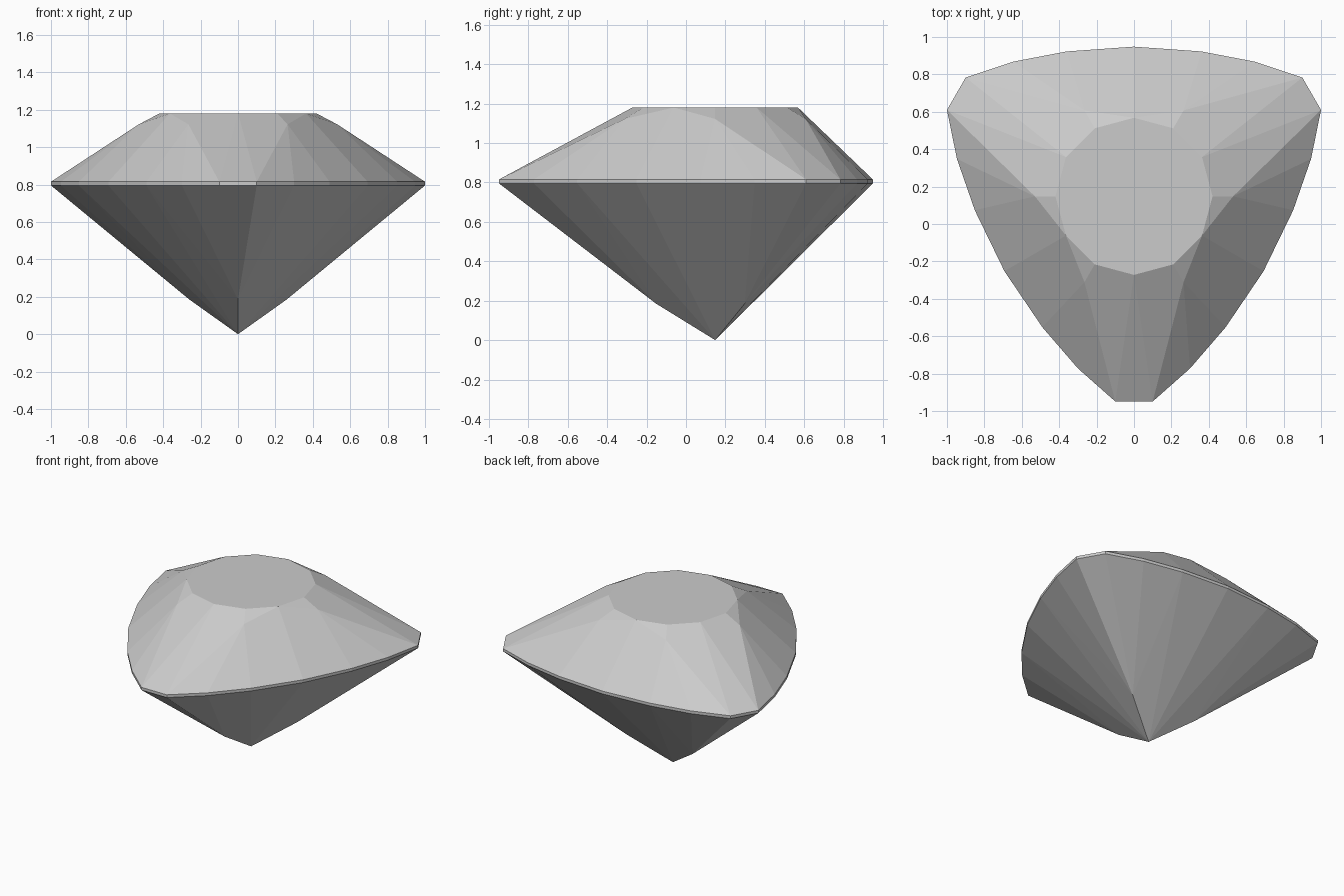
import bpy, bmesh
from math import sin, cos, radians
from mathutils import Vector

cube = bpy.data.objects.get("Cube")
if cube:
    bpy.data.objects.remove(cube)

CENTRE_Y = 0.148
TABLE_Z, STAR_Z, TOP_Z, BOTTOM_Z = 1.18, 1.122, 0.815, 0.795

grey = bpy.data.materials.new("stone_grey")
grey.use_nodes = True
COLOUR = (0.6, 0.6, 0.6, 1)
grey.diffuse_color = COLOUR
grey.node_tree.nodes["Principled BSDF"].inputs["Base Color"].default_value = COLOUR


def polar(radius, degrees, z):
    """Point measured from a corner's axis: outward, sideways, height."""
    a = radians(degrees)
    return (radius * cos(a), radius * sin(a), z)


# Half of one corner's outline, from the blunt tip to the middle of a side
OUTLINE = [(1.097, 0.1), (0.92, 0.3), (0.70, 0.49), (0.40, 0.693)]
upper = [(r, l, TOP_Z) for r, l in OUTLINE]
lower = [(r, l, BOTTOM_Z) for r, l in OUTLINE]


def flip(p):
    return (p[0], -p[1], p[2])


def build(name, half_facets, corner_facets, extra=()):
    """Mirror the half facets and repeat everything round the three corners."""
    bm = bmesh.new()
    middle = Vector((0, CENTRE_Y, 0.8))

    def add(points):
        face = bm.faces.new([bm.verts.new(p) for p in points])
        face.normal_update()
        if face.normal.dot(face.calc_center_median() - middle) < 0:
            face.normal_flip()

    facets = half_facets + [[flip(p) for p in f] for f in half_facets] + corner_facets
    for k in range(3):
        a = radians(120 * k - 90)
        for f in facets:
            add([(r * cos(a) - l * sin(a), CENTRE_Y + r * sin(a) + l * cos(a), z)
                 for r, l, z in f])
    for f in extra:
        add(f)
    bmesh.ops.remove_doubles(bm, verts=bm.verts, dist=0.003)
    mesh = bpy.data.meshes.new(name)
    bm.to_mesh(mesh)
    bm.free()
    mesh.materials.append(grey)
    obj = bpy.data.objects.new(name, mesh)
    bpy.context.collection.objects.link(obj)


# Crown: twelve-sided flat table, star facets and fans down to the girdle
t0, t1, t2 = [polar(0.42, d, TABLE_Z) for d in (0, 30, 60)]
star = polar(0.53, 30, STAR_Z)
table = [(x, y + CENTRE_Y, z) for x, y, z in
         (polar(0.42, 30 * i, TABLE_Z) for i in range(12))]
build("crown",
      [[t0, t1, star, upper[0]],
       [t1, t2, star],
       [star, upper[0], upper[1]],
       [star, upper[1], upper[2]],
       [star, upper[2], upper[3], t2]],
      [[t0, upper[0], flip(upper[0])]],
      [table])

# Girdle: thin upright band
build("girdle",
      [[upper[i], upper[i + 1], lower[i + 1], lower[i]] for i in range(3)],
      [[upper[0], lower[0], flip(lower[0]), flip(upper[0])]])

# Pavilion: facets meeting at the bottom point, with a break below each corner
tip = (0, 0, 0)
keel = (0.3, 0, 0.185)
build("pavilion",
      [[keel, lower[0], lower[1]],
       [keel, lower[1], lower[2]],
       [keel, lower[2], tip],
       [tip, lower[2], lower[3]]],
      [[keel, lower[0], flip(lower[0])]])
